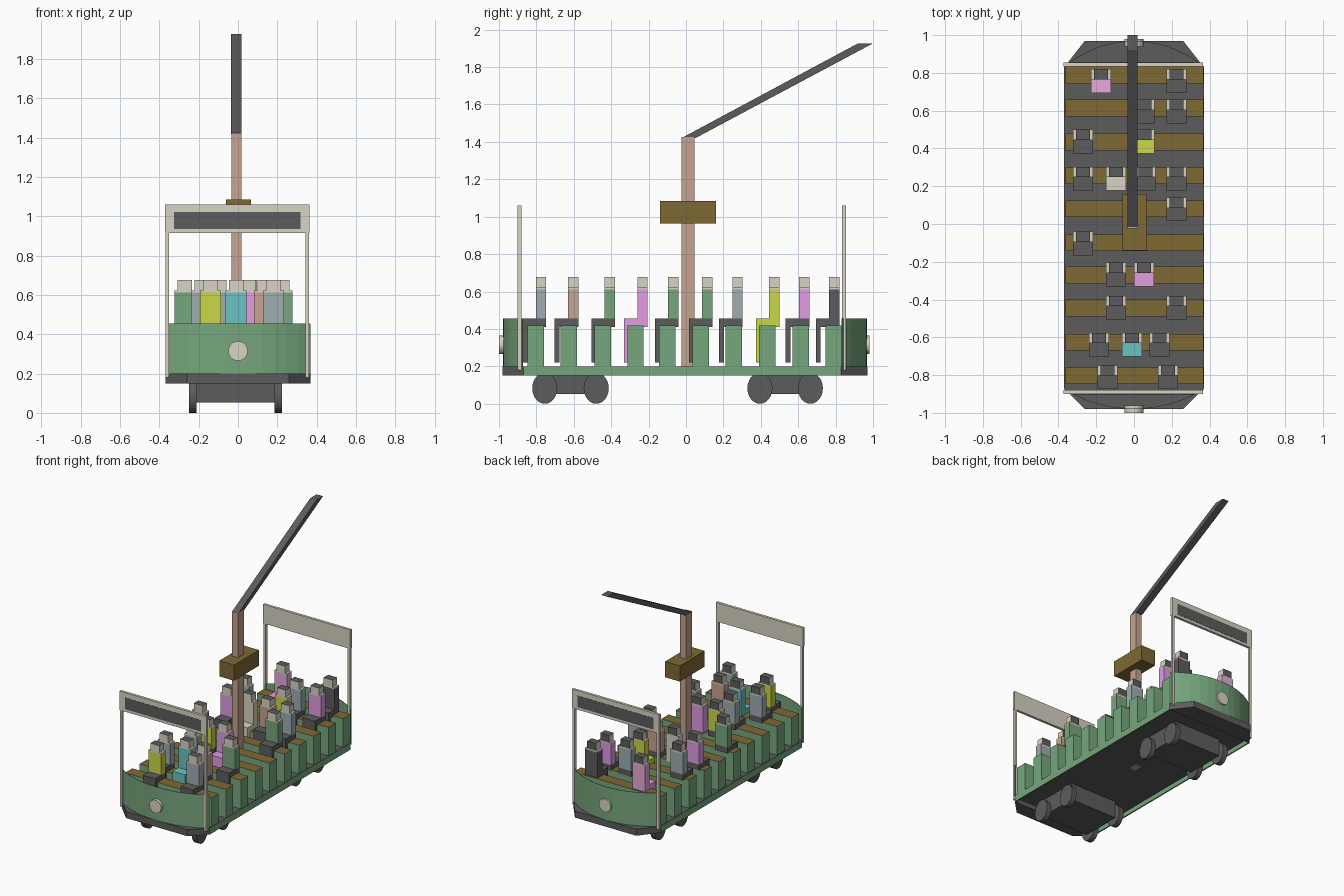
import bpy, bmesh, math
from mathutils import Matrix

if "Cube" in bpy.data.objects:
    bpy.data.objects.remove(bpy.data.objects["Cube"])


def make_mat(name, r, g, b):
    lin = [((c / 255 + 0.055) / 1.055) ** 2.4 for c in (r, g, b)]
    m = bpy.data.materials.new(name)
    m.diffuse_color = (*lin, 1)
    m.use_nodes = True
    m.node_tree.nodes["Principled BSDF"].inputs["Base Color"].default_value = m.diffuse_color
    return m


M = {n: make_mat(n, *c) for n, c in {
    "green": (119, 167, 125), "dark_grey": (92, 92, 92), "cream": (216, 211, 196),
    "wood_brown": (127, 104, 53), "salmon": (198, 164, 144), "blue_grey": (159, 173, 176),
    "yellow": (203, 215, 72), "teal": (106, 196, 194), "pink": (226, 156, 226),
    "light_pink": (236, 174, 222)}.items()}


def finish(bm, name, mats, rule=None):
    bmesh.ops.recalc_face_normals(bm, faces=bm.faces)
    bm.normal_update()
    if rule:
        for f in bm.faces:
            f.material_index = rule(f)
    me = bpy.data.meshes.new(name)
    bm.to_mesh(me)
    bm.free()
    for m in mats:
        me.materials.append(M[m])
    ob = bpy.data.objects.new(name, me)
    bpy.context.collection.objects.link(ob)
    return ob


def box(name, x, y, z, *mats, rule=None):
    bm = bmesh.new()
    size = (x[1] - x[0], y[1] - y[0], z[1] - z[0])
    mid = (sum(x) / 2, sum(y) / 2, sum(z) / 2)
    bmesh.ops.create_cube(bm, size=1, matrix=Matrix.Translation(mid) @ Matrix.Diagonal((*size, 1)))
    return finish(bm, name, mats, rule)


def prism(name, pts, vec, *mats, rule=None):
    bm = bmesh.new()
    f = bm.faces.new([bm.verts.new(p) for p in pts])
    ext = bmesh.ops.extrude_face_region(bm, geom=[f], use_keep_orig=True)
    bmesh.ops.translate(bm, vec=vec, verts=[v for v in ext["geom"] if isinstance(v, bmesh.types.BMVert)])
    return finish(bm, name, mats, rule)


def disc(name, centre, radii, depth, axis, mat, seg=24):
    bm = bmesh.new()
    turn = Matrix.Rotation(math.pi / 2, 4, "Y" if axis == "x" else "X")
    scale = Matrix.Diagonal((1, radii[0], radii[1], 1)) if axis == "x" else Matrix.Diagonal((radii[0], 1, radii[1], 1))
    bmesh.ops.create_cone(bm, cap_ends=True, segments=seg, radius1=1, radius2=1, depth=depth,
                          matrix=Matrix.Translation(centre) @ scale @ turn)
    return finish(bm, name, [mat])


def top_is_1(f):
    return 1 if f.normal.z > 0.5 else 0


# Floor deck, raised between two thin green sills
box("floor", (-.37, .37), (-.87, .83), (.185, .2), "dark_grey", "green",
    rule=lambda f: 1 if abs(f.normal.x) > .9 else 0)
box("left_sill", (-.37, -.36), (-.87, .83), (.15, .185), "green")
box("right_sill", (.36, .37), (-.87, .83), (.15, .185), "green")

# Each end: chamfered bumper, curved apron, headlight, windscreen frame with sign
for end, sgn, base, tip, frame_y, lamp in (("front", -1, -.87, -.98, -.89, -.98), ("back", 1, .83, .97, .845, .96)):
    prism(end + "_bumper", [(x, y, .15) for x, y in ((-.37, base), (-.26, tip), (.26, tip), (.37, base))],
          (0, 0, .05), "dark_grey")
    n = 12
    arc = []
    for i in range(n + 1):
        x = -.37 + .74 * i / n
        arc.append((x, base + sgn * .005 + (tip - base - sgn * .007) * (1 - abs(x / .37) ** 2.2)))
    loop = arc + [(x * .993, y - sgn * .003) for x, y in reversed(arc)]
    prism(end + "_apron", [(x, y, .2) for x, y in loop], (0, 0, .255), "green")
    disc(end + "_headlight", (0, lamp, .315), (.05, .05), .04, "y", "cream")
    fy = (frame_y - .01, frame_y + .01)
    for side, px in (("left", -.36), ("right", .352)):
        box(f"{end}_{side}_post", (px - .009, px + .009), fy, (.18, .92), "cream")
    box(end + "_header", (-.372, .364), fy, (.915, 1.06), "cream")
    face = frame_y + sgn * .0095
    box(end + "_sign", (-.325, .318), (face - .002, face + .002), (.935, 1.022), "dark_grey")

# Trolley pole, equipment box and sloping contact arm
box("mast", (-.033, .018), (-.025, .045), (.18, 1.425), "salmon")
box("equipment_box", (-.06, .065), (-.14, .16), (.965, 1.085), "wood_brown")
prism("contact_arm", [(-.035, y, z) for y, z in ((-.025, 1.42), (.05, 1.42), (1.0, 1.927), (.92, 1.927))],
      (.053, 0, 0), "dark_grey")

# Bogies with oval wheels
for name, ya, yb in (("front", -.755, -.48), ("back", .395, .665)):
    box(name + "_bogie", (-.215, .19), (ya - .02, yb + .02), (.053, .186), "dark_grey")
    for k, y in enumerate((ya, yb)):
        for side, x in (("left", -.23), ("right", .205)):
            disc(f"{name}_{side}_wheel_{k}", (x, y, .083), (.067, .083), .04, "x", "dark_grey")

# Benches: green blocks with wooden seats
rows = [-.803, -.626, -.445, -.27, -.1, .08, .256, .434, .614, .789]
for i, c in enumerate(rows):
    box(f"bench_{i}", (-.362, .367), (c - .044, c + .044), (.2, .418), "green", "wood_brown", rule=top_is_1)


# Seated passengers: L-shaped legs, torso, shoulders, head with hair on top and back
def passenger(n, x, c, shirt, legs):
    y0, y1 = c - .001, c + .054
    side = [(c - .072, .22), (c - .046, .22), (c - .046, .41), (y1, .41), (y1, .455), (c - .072, .455)]
    prism(f"passenger_{n}_legs", [(x - .053, y, z) for y, z in side], (.106, 0, 0), legs)
    box(f"passenger_{n}_torso", (x - .053, x + .053), (y0, y1), (.455, .612), shirt)
    box(f"passenger_{n}_shoulders", (x - .053, x + .053), (y0, y1), (.612, .622), "cream")
    box(f"passenger_{n}_head", (x - .037, x + .037), (y0, y1), (.622, .677), "cream", "dark_grey",
        rule=lambda f: 1 if f.normal.z > .5 or f.normal.y > .5 else 0)


G = "dark_grey"
seats = [
    (0, -.14, "yellow", G), (0, .18, "blue_grey", G),
    (1, -.185, "blue_grey", G), (1, -.01, "teal", "teal"), (1, .135, "salmon", G),
    (2, -.095, "blue_grey", G), (2, .225, "green", G),
    (3, -.095, "yellow", G), (3, .052, "pink", "pink"),
    (4, -.27, "green", G), (5, .225, "green", G),
    (6, -.27, "pink", G), (6, -.095, "cream", "cream"), (6, .06, "salmon", G), (6, .225, "blue_grey", G),
    (7, -.27, "blue_grey", G), (7, .055, "yellow", "yellow"),
    (8, .055, "blue_grey", G), (8, .225, "pink", G),
    (9, -.175, "light_pink", "light_pink"), (9, .225, G, G)]
head_y = [-.775, -.603, -.407, -.232, -.067, .114, .276, .473, .632, .793]
for n, (row, x, shirt, legs) in enumerate(seats):
    passenger(n, x, head_y[row] - .027, shirt, legs)
